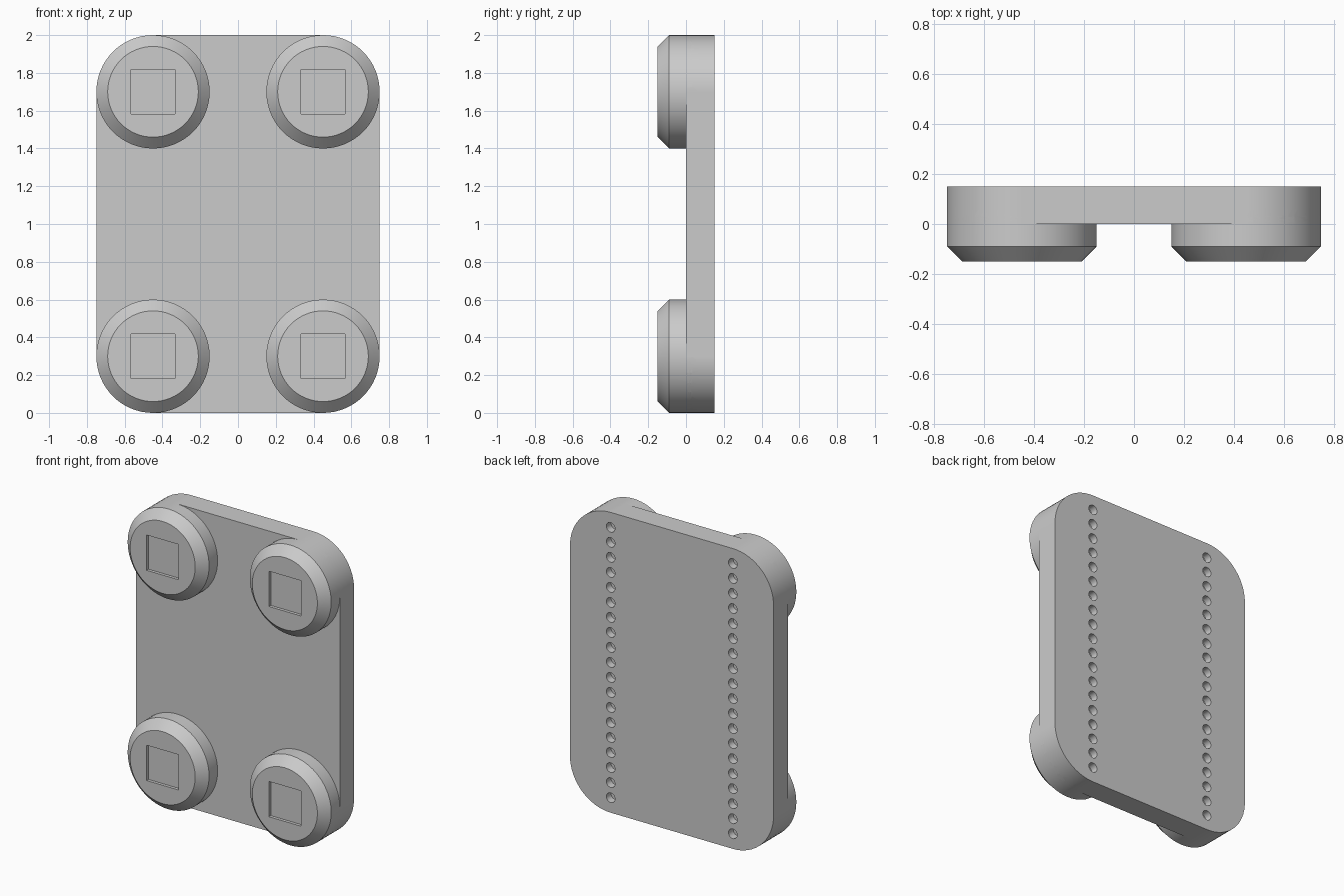
import bpy
import bmesh
import math
from mathutils import Matrix, Vector

WIDTH, HEIGHT, RADIUS = 1.5, 2.0, 0.3
BACK = 0.15          # y of the flat back face
FRONT = -0.15        # y of the foot faces
FILLET = 0.035
SEGMENTS = 64

old = bpy.data.objects.get("Cube")
if old:
    bpy.data.objects.remove(old, do_unlink=True)

grey = bpy.data.materials.new("plain_grey")
grey.use_nodes = True
grey.diffuse_color = (0.6, 0.6, 0.6, 1)
grey.node_tree.nodes["Principled BSDF"].inputs["Base Color"].default_value = (0.6, 0.6, 0.6, 1)


def make_object(name, bm):
    bmesh.ops.recalc_face_normals(bm, faces=bm.faces)
    mesh = bpy.data.meshes.new(name)
    bm.to_mesh(mesh)
    bm.free()
    mesh.materials.append(grey)
    obj = bpy.data.objects.new(name, mesh)
    bpy.context.collection.objects.link(obj)
    return obj


def arc(cx, cz, radius, start, sweep, count):
    angles = [start + sweep * i / count for i in range(count + 1)]
    return [(cx + radius * math.cos(a), cz + radius * math.sin(a)) for a in angles]


def add_loft(bm, rings):
    """Skin a stack of (outline, y) rings and cap both ends."""
    loops = [[bm.verts.new((x, y, z)) for x, z in outline] for outline, y in rings]
    for a, b in zip(loops, loops[1:]):
        for i in range(len(a)):
            j = (i + 1) % len(a)
            bm.faces.new((a[i], a[j], b[j], b[i]))
    bm.faces.new(loops[0])
    bm.faces.new(loops[-1])


def circle(cx, cz, radius, count=SEGMENTS):
    return arc(cx, cz, radius, 0, math.tau, count)[:-1]


corners = [(sx * (WIDTH / 2 - RADIUS), HEIGHT / 2 + sz * (HEIGHT / 2 - RADIUS))
           for sx, sz in ((1, 1), (-1, 1), (-1, -1), (1, -1))]

# Plate with rounded corners and a rounded front rim
outline = []
for k, (cx, cz) in enumerate(corners):
    outline += arc(cx, cz, RADIUS, k * math.pi / 2, math.pi / 2, SEGMENTS // 4)
bm = bmesh.new()
add_loft(bm, [(outline, 0), (outline, BACK)])
rim = [e for e in bm.edges if all(abs(v.co.y) < 1e-6 for v in e.verts)]
bmesh.ops.bevel(bm, geom=rim, offset=FILLET, segments=6, profile=0.5, affect='EDGES')
plate = make_object("footed_plate", bm)

# Chamfered round feet, flush with the plate corners
feet = []
for cx, cz in corners:
    bm = bmesh.new()
    add_loft(bm, [(circle(cx, cz, RADIUS - 0.06), FRONT),
                  (circle(cx, cz, RADIUS), FRONT + 0.06),
                  (circle(cx, cz, RADIUS), 0.07)])
    feet.append(make_object("foot", bm))

# Cutter: square recess in each foot, two columns of blind holes in the back
bm = bmesh.new()
for cx, cz in corners:
    size = Matrix.Diagonal((0.235, 0.04, 0.235, 1))
    bmesh.ops.create_cube(bm, size=1, matrix=Matrix.Translation((cx, FRONT, cz)) @ size)
for x in (-0.45, 0.45):
    for i in range(1, 20):
        hole = circle(x, i * 0.1, 0.032, 24)
        add_loft(bm, [(hole, BACK - 0.05), (hole, BACK + 0.05)])
cutter = make_object("recess_cutter", bm)
cutter.hide_render = True

# Merge the feet, cut the recesses and keep only the finished body
bpy.ops.object.select_all(action='DESELECT')
plate.select_set(True)
bpy.context.view_layer.objects.active = plate
for tool, operation in [(f, 'UNION') for f in feet] + [(cutter, 'DIFFERENCE')]:
    mod = plate.modifiers.new(operation.lower(), 'BOOLEAN')
    mod.operation, mod.object, mod.solver = operation, tool, 'EXACT'
    bpy.ops.object.modifier_apply(modifier=mod.name)
    bpy.data.objects.remove(tool, do_unlink=True)

# Smooth curves, crisp edges and flat large faces
bpy.ops.object.shade_smooth_by_angle(angle=math.radians(30))
normals = plate.modifiers.new("flat_faces", 'WEIGHTED_NORMAL')
normals.keep_sharp = True
